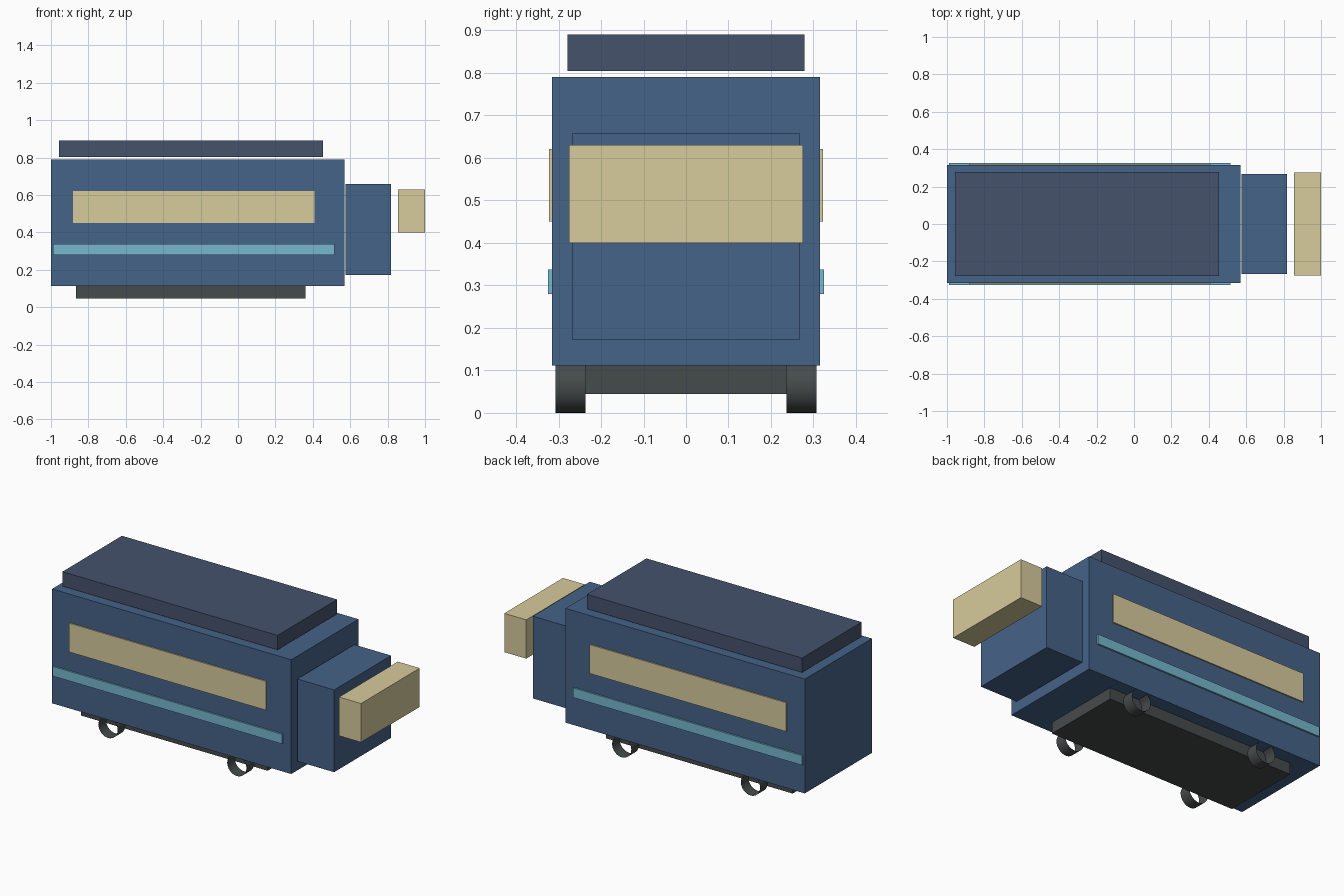
import bpy
from math import radians

if "Cube" in bpy.data.objects:
    bpy.data.objects.remove(bpy.data.objects["Cube"])


def material(name, rgb):
    mat = bpy.data.materials.new(name)
    mat.diffuse_color = (*rgb, 1)
    mat.use_nodes = True
    mat.node_tree.nodes["Principled BSDF"].inputs["Base Color"].default_value = mat.diffuse_color
    return mat


BLUE = material("body_blue", (0.06, 0.125, 0.25))
SLATE = material("roof_slate", (0.06, 0.085, 0.15))
CREAM = material("window_cream", (0.68, 0.60, 0.33))
CYAN = material("stripe_cyan", (0.18, 0.48, 0.62))
DARK = material("chassis_dark", (0.06, 0.07, 0.07))


def box(name, x, y, z, mat):
    """Box from its (min, max) range on each axis."""
    bpy.ops.mesh.primitive_cube_add(
        size=1, location=[(r[0] + r[1]) / 2 for r in (x, y, z)])
    ob = bpy.context.object
    ob.name = name
    ob.scale = [r[1] - r[0] for r in (x, y, z)]
    bpy.ops.object.transform_apply(location=False, rotation=False, scale=True)
    ob.data.materials.append(mat)
    return ob


def wheel(name, x, y, radius, width):
    """Open rim running along y and resting on the ground."""
    bpy.ops.mesh.primitive_cylinder_add(
        vertices=32, radius=radius, depth=width, end_fill_type='NOTHING',
        location=(x, y, radius), rotation=(radians(90), 0, 0))
    ob = bpy.context.object
    ob.name = name
    ob.data.materials.append(DARK)
    bpy.ops.object.shade_smooth_by_angle(angle=radians(40))


# Body, roof, nose and front window block
box("carriage_body", (-1.0, 0.57), (-0.315, 0.315), (0.112, 0.79), BLUE)
box("roof", (-0.957, 0.455), (-0.279, 0.279), (0.804, 0.89), SLATE)
box("nose", (0.576, 0.818), (-0.267, 0.267), (0.171, 0.659), BLUE)
box("front_window", (0.856, 1.0), (-0.275, 0.275), (0.40, 0.63), CREAM)

# Underframe
box("chassis", (-0.865, 0.36), (-0.236, 0.236), (0.045, 0.112), DARK)

# Side windows, stripes and wheels on both sides
for side, s in (("front", -1), ("back", 1)):
    box(f"{side}_side_window", (-0.883, 0.408),
        sorted((s * 0.307, s * 0.322)), (0.45, 0.621), CREAM)
    box(f"{side}_side_stripe", (-0.99, 0.515),
        sorted((s * 0.309, s * 0.325)), (0.28, 0.337), CYAN)
    for end, x in (("rear", -0.638), ("lead", 0.207)):
        wheel(f"{side}_{end}_wheel", x, s * 0.2715, 0.063, 0.071)
